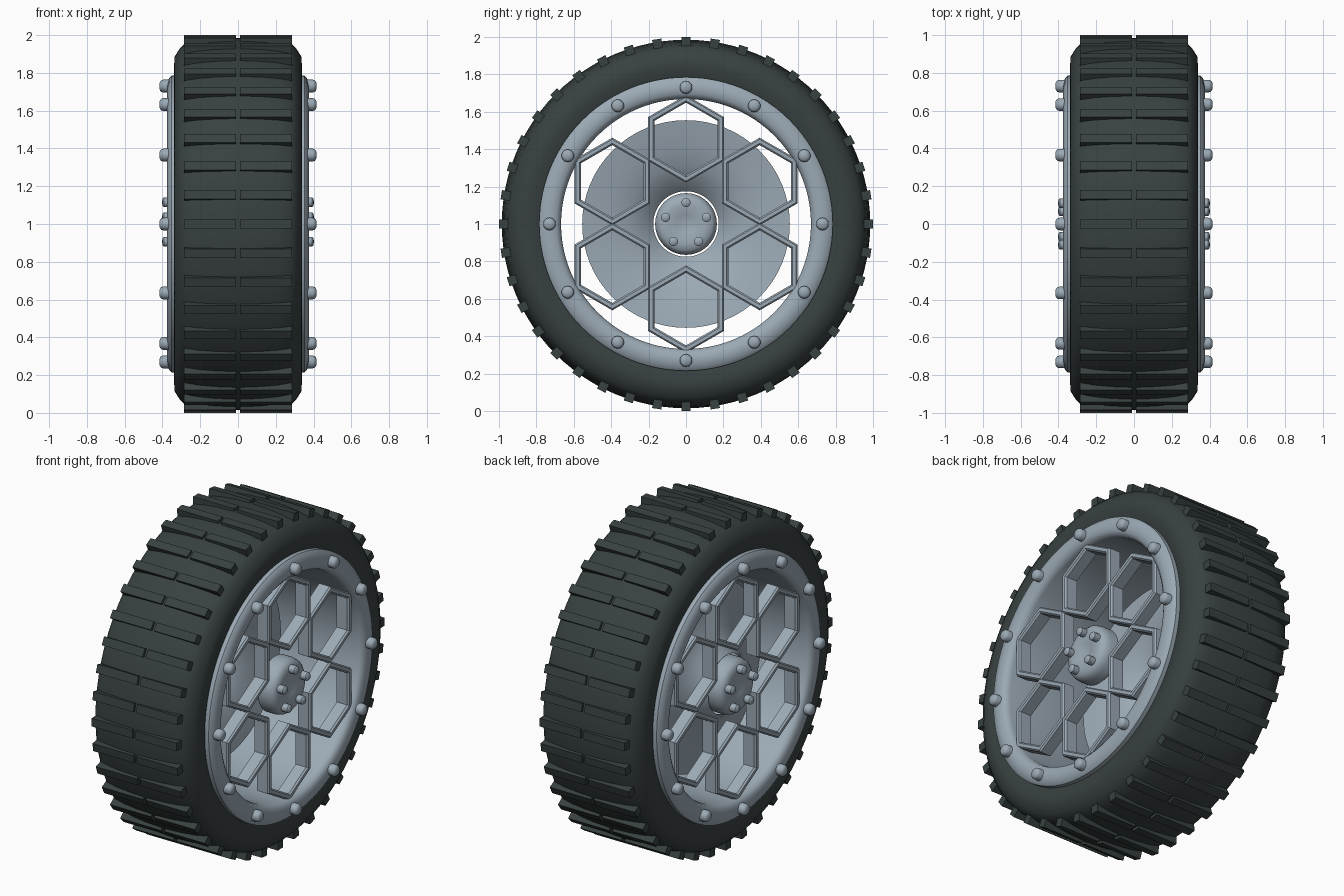
import bpy, bmesh, math
from mathutils import Matrix, Vector

if "Cube" in bpy.data.objects:
    bpy.data.objects.remove(bpy.data.objects["Cube"])


def material(name, rgb):
    m = bpy.data.materials.new(name)
    m.diffuse_color = (*rgb, 1)
    m.use_nodes = True
    m.node_tree.nodes["Principled BSDF"].inputs["Base Color"].default_value = m.diffuse_color
    return m


RUBBER = material("dark rubber", (0.04, 0.052, 0.052))
METAL = material("blue grey metal", (0.33, 0.40, 0.46))


def spin(bm, profile, segs, cy=0.0, cz=1.0, closed=True):
    """Turn (radius, x) points around a line parallel to x."""
    rings = []
    for i in range(segs):
        a = 2 * math.pi * i / segs
        rings.append([bm.verts.new((x, cy + r * math.sin(a), cz + r * math.cos(a)))
                      for r, x in profile])
    n = len(profile)
    for i in range(segs):
        p, q = rings[i], rings[(i + 1) % segs]
        for j in range(n if closed else n - 1):
            k = (j + 1) % n
            bm.faces.new((p[j], p[k], q[k], q[j]))


def finish(name, bm, mat, smooth=40):
    bmesh.ops.remove_doubles(bm, verts=bm.verts, dist=1e-5)
    bmesh.ops.recalc_face_normals(bm, faces=bm.faces)
    me = bpy.data.meshes.new(name)
    bm.to_mesh(me)
    bm.free()
    me.materials.append(mat)
    ob = bpy.data.objects.new(name, me)
    bpy.context.collection.objects.link(ob)
    if smooth:
        bpy.ops.object.select_all(action='DESELECT')
        ob.select_set(True)
        bpy.context.view_layer.objects.active = ob
        bpy.ops.object.shade_smooth_by_angle(angle=math.radians(smooth))
    return ob


def both_sides(half):
    """Complete a half profile with its mirror image in x."""
    return half + [(r, -x) for r, x in reversed(half) if x > 1e-6]


def around(count, radius):
    for i in range(count):
        a = 2 * math.pi * i / count
        yield radius * math.sin(a), 1 + radius * math.cos(a)


# Tyre with rounded sidewalls and crowned running surface
bm = bmesh.new()
half = [(0.985, 0), (0.98, 0.12), (0.971, 0.21), (0.957, 0.28), (0.93, 0.308),
        (0.885, 0.336), (0.84, 0.338), (0.785, 0.326), (0.74, 0.31)]
spin(bm, list(reversed([(r, -x) for r, x in half[1:]])) + half, 96)
finish("tyre", bm, RUBBER)

# Tread lugs: two flat bars per row, forty rows
bm = bmesh.new()
for i in range(40):
    turn = Matrix.Translation((0, 0, 1)) @ Matrix.Rotation(2 * math.pi * i / 40, 4, 'X')
    for s in (-1, 1):
        bmesh.ops.create_cube(bm, size=1, matrix=turn
                              @ Matrix.Translation((s * 0.1475, 0, 0.965))
                              @ Matrix.Diagonal((0.275, 0.05, 0.07, 1)))
finish("tread_lugs", bm, RUBBER, 0)

# Rim barrel with a rounded lip on each side
bm = bmesh.new()
outer = [(0.73, 0.29), (0.785, 0.30), (0.785, 0.352), (0.77, 0.366), (0.73, 0.375),
         (0.695, 0.37), (0.675, 0.355), (0.668, 0.33)]
spin(bm, both_sides(outer), 96)
finish("rim", bm, METAL)

# Dished centre disc, open in the middle
bm = bmesh.new()
dish = [(0.175, -0.26), (0.23, -0.205), (0.31, -0.16), (0.42, -0.125), (0.555, -0.10)]
spin(bm, dish + [(r, x - 0.012) for r, x in reversed(dish)], 64)
finish("centre_disc", bm, METAL)

frame = [(0.194, 0.27), (0.234, 0.27), (0.234, 0.34), (0.225, 0.35),
         (0.204, 0.35), (0.194, 0.34)]
cap = [(0, 0.335), (0.05, 0.347), (0.10, 0.36), (0.14, 0.354), (0.158, 0.335),
       (0.165, 0.305), (0.165, 0.25), (0.15, 0.235), (0, 0.235)]
rim_bolt = [(0, 0.416), (0.022, 0.414), (0.031, 0.406), (0.034, 0.395),
            (0.034, 0.36), (0, 0.36)]
hub_bolt = [(0, 0.402), (0.018, 0.40), (0.025, 0.393), (0.025, 0.345), (0, 0.345)]

for side, s in (("right", 1), ("left", -1)):
    def flip(profile):
        return [(r, s * x) for r, x in profile]

    # Ring of six hexagonal spoke frames
    bm = bmesh.new()
    for y, z in around(6, 0.455):
        spin(bm, flip(frame), 6, y, z)
    finish(side + "_hexagon_frames", bm, METAL, 0)

    # Hub cap with a shallow central dip
    bm = bmesh.new()
    spin(bm, flip(cap), 48, closed=False)
    finish(side + "_hub_cap", bm, METAL)

    # Bolts on the rim lip and on the hub cap
    bm = bmesh.new()
    for y, z in around(12, 0.73):
        spin(bm, flip(rim_bolt), 14, y, z, closed=False)
    finish(side + "_rim_bolts", bm, METAL)
    bm = bmesh.new()
    for y, z in around(5, 0.115):
        spin(bm, flip(hub_bolt), 12, y, z, closed=False)
    finish(side + "_hub_bolts", bm, METAL)
